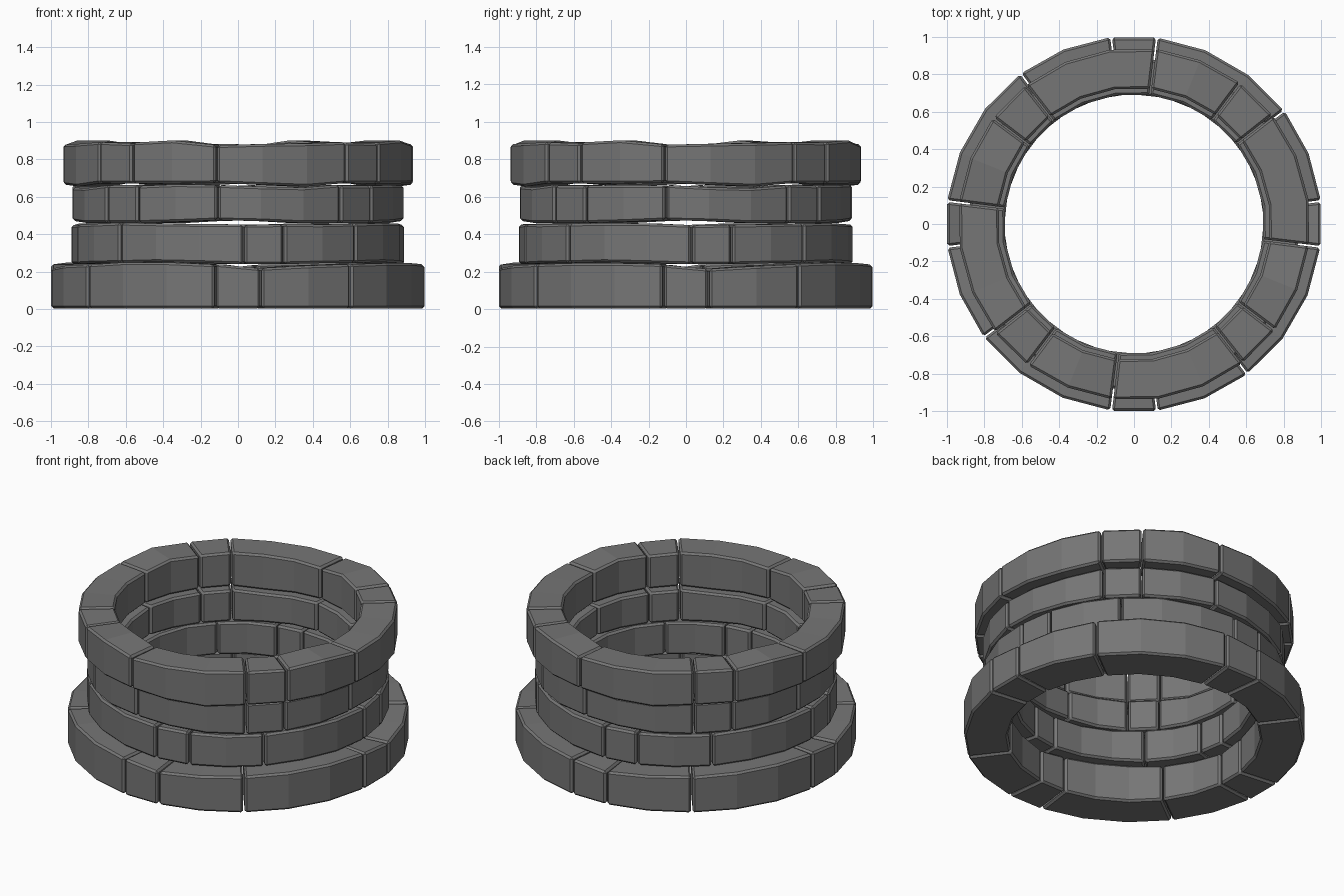
import bpy, bmesh, math, random

if "Cube" in bpy.data.objects:
    bpy.data.objects.remove(bpy.data.objects["Cube"])

random.seed(4)
stone = bpy.data.materials.new("grey stone")
stone.diffuse_color = (0.18, 0.18, 0.18, 1)
stone.use_nodes = True
stone.node_tree.nodes["Principled BSDF"].inputs["Base Color"].default_value = stone.diffuse_color


def make_stone(name, a0, a1, r_in, r_out, lows, highs, gap=0.005):
    """One curved block between two angles, lofted from rectangular sections."""
    n = len(lows) - 1
    bm = bmesh.new()
    rings = []
    for i in range(n + 1):
        a = math.radians(a0 + (a1 - a0) * i / n)
        if i == 0:
            a += gap
        if i == n:
            a -= gap
        c, s = math.cos(a), math.sin(a)
        section = ((r_in, lows[i]), (r_out, lows[i]), (r_out, highs[i]), (r_in, highs[i]))
        rings.append([bm.verts.new((r * c, r * s, z)) for r, z in section])
    for p, q in zip(rings, rings[1:]):
        for j in range(4):
            k = (j + 1) % 4
            bm.faces.new((p[j], p[k], q[k], q[j]))
    bm.faces.new(rings[0])
    bm.faces.new(rings[-1][::-1])
    bmesh.ops.recalc_face_normals(bm, faces=bm.faces)
    mesh = bpy.data.meshes.new(name)
    bm.to_mesh(mesh)
    bm.free()
    mesh.materials.append(stone)
    ob = bpy.data.objects.new(name, mesh)
    bpy.context.collection.objects.link(ob)
    # chipped edges: one flat chamfer
    bev = ob.modifiers.new("chamfer", 'BEVEL')
    bev.width = 0.012
    bev.segments = 1
    bev.limit_method = 'ANGLE'
    bev.angle_limit = math.radians(40)


# name, inner radius, outer radius, stone joints in one quarter,
# then bottom and top heights at the six facet corners of that quarter
courses = [
    ("base_course", 0.745, 1.006, (-7, 7, 37, 83),
     (0.004, 0.004, 0.004, 0.004, 0.004, 0.004),
     (0.238, 0.217, 0.232, 0.240, 0.247, 0.247)),
    ("lower_course", 0.695, 0.893, (2, 16, 45, 92),
     (0.240, 0.240, 0.245, 0.247, 0.252, 0.247),
     (0.450, 0.450, 0.453, 0.458, 0.460, 0.455)),
    ("upper_course", 0.695, 0.893, (-52, -37, -7, 38),
     (0.461, 0.461, 0.466, 0.475, 0.470, 0.460),
     (0.663, 0.661, 0.664, 0.663, 0.652, 0.648)),
    ("rim_course", 0.728, 0.943, (-52, -37, -7, 38),
     (0.673, 0.671, 0.672, 0.674, 0.664, 0.655),
     (0.890, 0.888, 0.899, 0.877, 0.881, 0.886)),
]
for name, r_in, r_out, joints, lows, highs in courses:
    count = 0
    for quarter in range(4):
        corner = 0
        for a0, a1 in zip(joints, joints[1:]):
            n = round((a1 - a0) / 15)
            ids = [(corner + i) % 6 for i in range(n + 1)]
            corner += n
            count += 1
            off = 90 * quarter
            low = [lows[i] for i in ids]
            high = [highs[i] + random.uniform(-0.003, 0.003) for i in ids]
            make_stone(f"{name}_stone_{count}", a0 + off, min(a1, joints[0] + 90) + off,
                       r_in, r_out + random.uniform(-0.003, 0.001), low, high)
